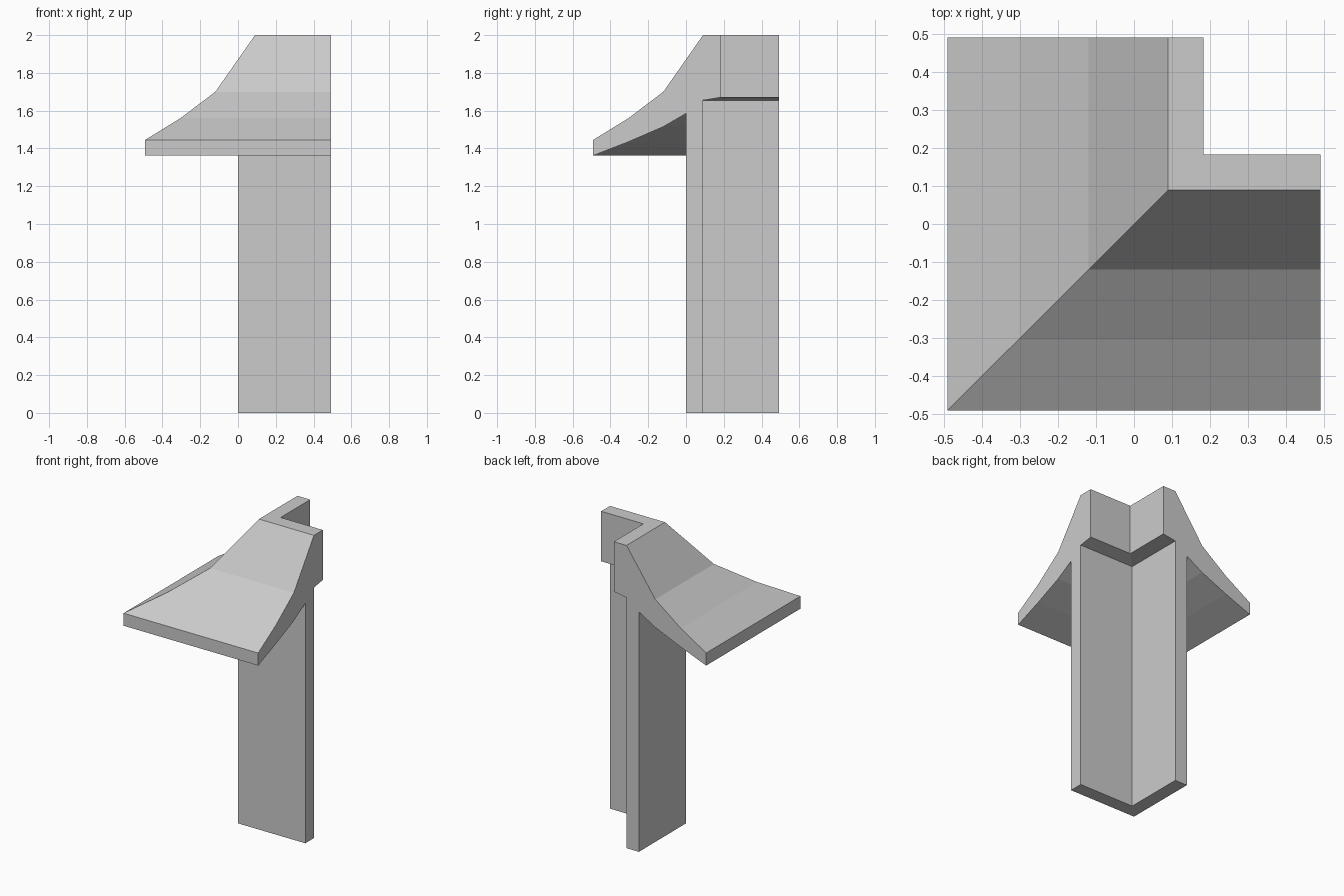
import bpy, bmesh

if "Cube" in bpy.data.objects:
    bpy.data.objects.remove(bpy.data.objects["Cube"])

END = 0.492  # where both arms of the corner stop

# Cross-section of wall and flared eave: (offset from the wall face, height)
PROFILE = [
    (0.0, 0.0), (0.0, 1.585),                          # outer wall face
    (-0.12, 1.515), (-0.305, 1.435), (-0.492, 1.362),  # eave underside
    (-0.492, 1.445), (-0.305, 1.56), (-0.12, 1.70),    # eave lip and flared slope
    (0.09, 2.0), (0.183, 2.0),                         # flat ridge
    (0.183, 1.67), (0.09, 1.655), (0.09, 0.0),         # inner ledge and inner wall face
]


def mitred_corner(name, profile):
    """Sweep a profile along an L path with a 45 degree mitre."""
    bm = bmesh.new()
    rings = [
        [bm.verts.new((d, END, z)) for d, z in profile],
        [bm.verts.new((d, d, z)) for d, z in profile],
        [bm.verts.new((END, d, z)) for d, z in profile],
    ]
    n = len(profile)
    for a, b in zip(rings, rings[1:]):
        for i in range(n):
            j = (i + 1) % n
            bm.faces.new((a[i], a[j], b[j], b[i]))
    # End caps
    bm.faces.new(rings[0])
    bm.faces.new(rings[-1])
    bmesh.ops.recalc_face_normals(bm, faces=bm.faces)
    mesh = bpy.data.meshes.new(name)
    bm.to_mesh(mesh)
    bm.free()
    obj = bpy.data.objects.new(name, mesh)
    bpy.context.collection.objects.link(obj)
    return obj


# Corner wall with its flared eave
mitred_corner("corner_wall_with_eave", PROFILE)
